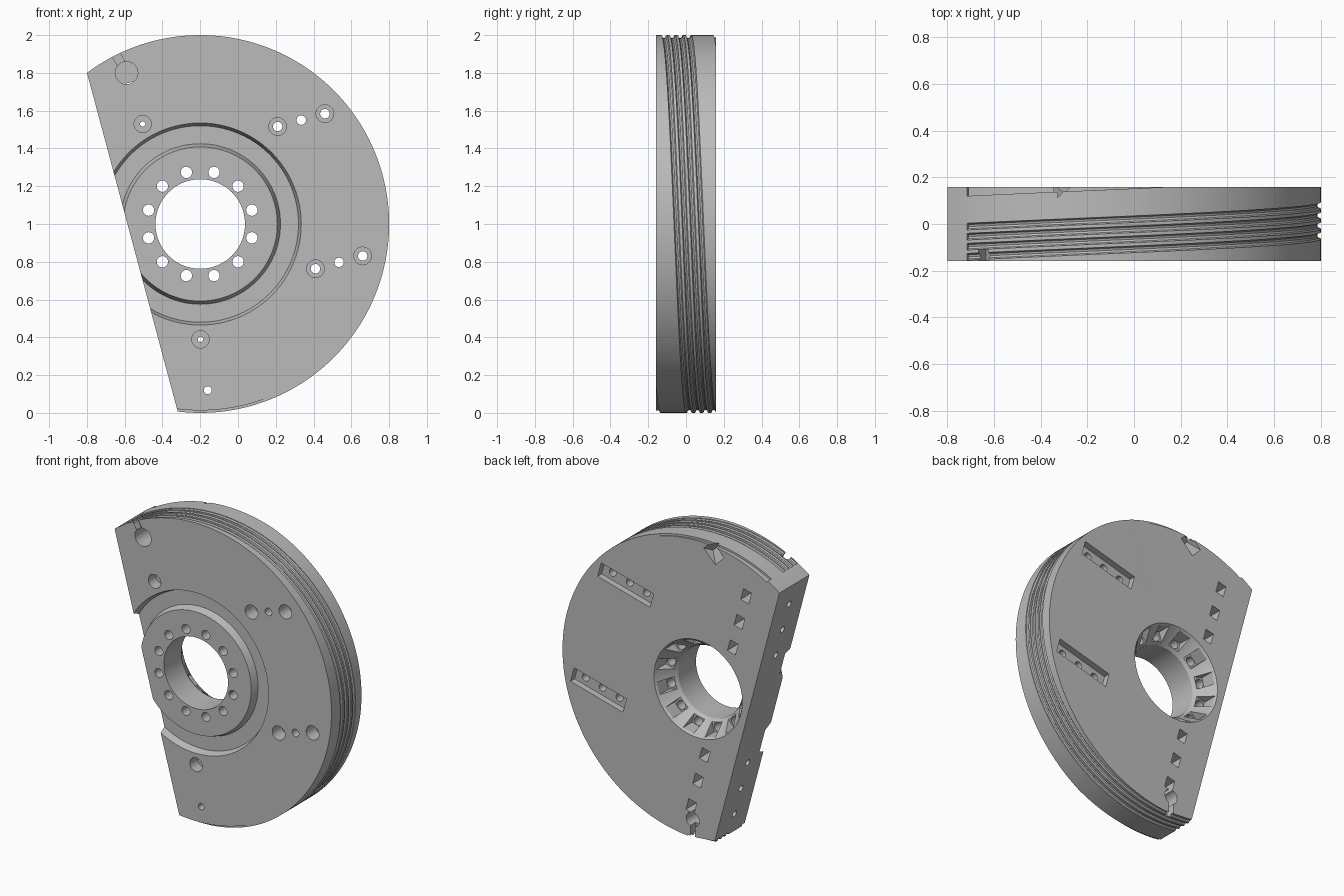
import bpy, bmesh
from math import radians, sin, cos, acos, pi
from mathutils import Matrix, Vector

cube = bpy.data.objects.get("Cube")
if cube:
    bpy.data.objects.remove(cube, do_unlink=True)

CX, CZ, HALF = -0.2, 1.0, 0.158      # disc centre and half thickness
FLAT, TILT = 0.372, radians(195)     # distance and direction of the straight side
OUT = HALF + 0.05                    # overshoot for clean cuts
cutters = {}


def group(name):
    return cutters.setdefault(name, bmesh.new()) if name not in cutters else cutters[name]


def finish(bm, name):
    bmesh.ops.recalc_face_normals(bm, faces=bm.faces)
    mesh = bpy.data.meshes.new(name)
    bm.to_mesh(mesh)
    bm.free()
    obj = bpy.data.objects.new(name, mesh)
    bpy.context.scene.collection.objects.link(obj)
    return obj


def polar(r, angle):
    return CX + r * cos(angle), CZ + r * sin(angle)


def flat_point(inset, along):
    """Point measured inwards from the straight side and along it."""
    d = FLAT - inset
    return (CX + d * cos(TILT) - along * sin(TILT),
            CZ + d * sin(TILT) + along * cos(TILT))


def bore(name, x, z, y0, y1, r, r_end=None, seg=24):
    """Round cutter along y from y0 (radius r) to y1 (radius r_end)."""
    m = Matrix.Translation((x, (y0 + y1) / 2, z)) @ Matrix.Rotation(-pi / 2, 4, 'X')
    bmesh.ops.create_cone(group(name), cap_ends=True, segments=seg, radius1=r,
                          radius2=r if r_end is None else r_end,
                          depth=y1 - y0, matrix=m)


def box(name, x, z, y0, y1, length, width, angle):
    """Box cutter whose length points along an angle in the face plane."""
    m = (Matrix.Translation((x, (y0 + y1) / 2, z)) @ Matrix.Rotation(-angle, 4, 'Y')
         @ Matrix.Diagonal((length, y1 - y0, width, 1)))
    bmesh.ops.create_cube(group(name), size=1, matrix=m)


def sweep(name, section, a0, a1, slope=0.0, steps=90):
    """Sweep an (r, y) section round the disc axis, drifting in y per degree."""
    bm = group(name)
    closed = a1 - a0 == 360
    rings = []
    for i in range(steps if closed else steps + 1):
        deg = a0 + (a1 - a0) * i / steps
        ring = []
        for r, y in section:
            x, z = polar(r, radians(deg))
            ring.append(bm.verts.new((x, y + slope * deg, z)))
        rings.append(ring)
    pairs = list(zip(rings, rings[1:])) + ([(rings[-1], rings[0])] if closed else [])
    n = len(section)
    for a, b in pairs:
        for k in range(n):
            bm.faces.new((a[k], a[(k + 1) % n], b[(k + 1) % n], b[k]))
    if not closed:
        bm.faces.new(rings[0])
        bm.faces.new(rings[-1])


# Disc with one straight side
spread = acos(FLAT)
start, end = TILT + spread - 2 * pi, TILT - spread
bm = bmesh.new()
steps = 120
outline = [polar(1.0, start + (end - start) * i / steps) for i in range(steps + 1)]
face = bm.faces.new([bm.verts.new((x, -HALF, z)) for x, z in outline])
ext = bmesh.ops.extrude_face_region(bm, geom=[face])
bmesh.ops.translate(bm, vec=(0, 2 * HALF, 0),
                    verts=[v for v in ext["geom"] if isinstance(v, bmesh.types.BMVert)])
disc = finish(bm, "segment_disc")

# Helical rope grooves and the shallow run-outs at both faces
SLOPE = -0.00075
for k in range(4):
    y = 0.015 + (k - 1.5) * 0.043
    section = [(1.0 + 0.015 * cos(2 * pi * i / 10), y + 0.015 * sin(2 * pi * i / 10))
               for i in range(10)]
    sweep("grooves", section, -100, 121, SLOPE)
front_edge, back_edge = -0.13 + SLOPE * 97, 0.12 - SLOPE * 121
sweep("runouts", [(0.987, -0.3), (1.05, -0.3), (1.05, front_edge), (0.987, front_edge)],
      -100, -50, SLOPE, 30)
sweep("runouts", [(0.987, 0.4), (1.05, 0.4), (1.05, back_edge), (0.987, back_edge)],
      65, 121, SLOPE, 30)

# Ring channel around the hub
sweep("channel", [(0.535, -OUT), (0.535, -HALF), (0.52, -0.11),
                  (0.425, -0.11), (0.408, -HALF), (0.408, -OUT)], 0, 360, 0, 96)

# Central bore, rear countersink, bolt holes and nut seats
bore("centre", CX, CZ, -OUT, OUT, 0.237, seg=72)
bore("countersink", CX, CZ, 0.028, HALF + 0.01, 0.237, 0.332, 72)
for k in range(12):
    a = radians(15 + 30 * k)
    x, z = polar(0.283, a)
    bore("bolts", x, z, -OUT, OUT, 0.03)
    x, z = polar(0.27, a)
    box("seats", x, z, 0.05, OUT, 0.09, 0.08, a)

# Hole rows with counterbores, and their rear slots
for mx, mz in ((0.335, 1.55), (0.535, 0.797)):
    box("slots", mx, mz, 0.115, OUT, 0.40, 0.10, radians(15))
    for s in (-1, 0, 1):
        x, z = mx + 0.125 * s, mz + 0.034 * s
        bore("bolts", x, z, -OUT, OUT, 0.025)
        if s:
            bore("counterbores", x, z, -OUT, -0.06, 0.047)

# Pockets along the straight side with their edge bolts
for side in (-1, 1):
    for step in (-1, 0, 1):
        along = 0.59 * side + 0.19 * step
        x, z = flat_point(0.215, along)
        box("seats", x, z, -0.035, OUT, 0.06, 0.08, TILT)
        x, z = flat_point(0.09, along)
        m = (Matrix.Translation((x, 0, z)) @ Matrix.Rotation(-TILT, 4, 'Y')
             @ Matrix.Rotation(pi / 2, 4, 'Y'))
        bmesh.ops.create_cone(group("edge_bolts"), cap_ends=True, segments=20,
                              radius1=0.021, radius2=0.021, depth=0.24, matrix=m)
    x, z = flat_point(0.215, 0.59 * side)
    bore("counterbores", x, z, -OUT, -0.08, 0.046)
    bore("bolts", x, z, -OUT, 0, 0.014)

# Rope anchor holes with slots to the rim
bore("counterbores", -0.59, 1.8, -OUT, -0.02, 0.06)
a = radians(120)
box("slots", -0.59 + 0.1 * cos(a), 1.8 + 0.1 * sin(a), -OUT, -0.11, 0.2, 0.045, a)
bore("counterbores", -0.16, 0.12, 0.05, OUT, 0.048)
box("slots", -0.16, 0.02, 0.10, OUT, 0.2, 0.035, radians(90))
bore("bolts", -0.16, 0.12, -OUT, OUT, 0.021)

# Tilted notch on the rear rim
m = (Matrix.Translation((-0.315, HALF + 0.01, 1.94)) @ Matrix.Rotation(radians(45), 4, 'Y')
     @ Matrix.Rotation(radians(35), 4, 'X') @ Matrix.Diagonal((0.09, 0.09, 0.11, 1)))
bmesh.ops.create_cube(group("notch"), size=1, matrix=m)

# Cut everything and keep the result
tools = []
for name, cut in cutters.items():
    tool = finish(cut, name + "_cutter")
    tool.hide_render = True
    tools.append(tool)
    mod = disc.modifiers.new(name, 'BOOLEAN')
    mod.operation, mod.solver, mod.object = 'DIFFERENCE', 'EXACT', tool
bpy.context.view_layer.update()
graph = bpy.context.evaluated_depsgraph_get()
result = bpy.data.meshes.new_from_object(disc.evaluated_get(graph))
disc.modifiers.clear()
disc.data = result
for tool in tools:
    bpy.data.objects.remove(tool, do_unlink=True)

# Plain grey metal
grey = bpy.data.materials.new("plain_grey")
grey.use_nodes = True
colour = (0.5, 0.5, 0.5, 1)
grey.diffuse_color = colour
grey.node_tree.nodes["Principled BSDF"].inputs["Base Color"].default_value = colour
disc.data.materials.clear()
disc.data.materials.append(grey)

bpy.ops.object.select_all(action='DESELECT')
disc.select_set(True)
bpy.context.view_layer.objects.active = disc
bpy.ops.object.shade_smooth_by_angle(angle=radians(25))
